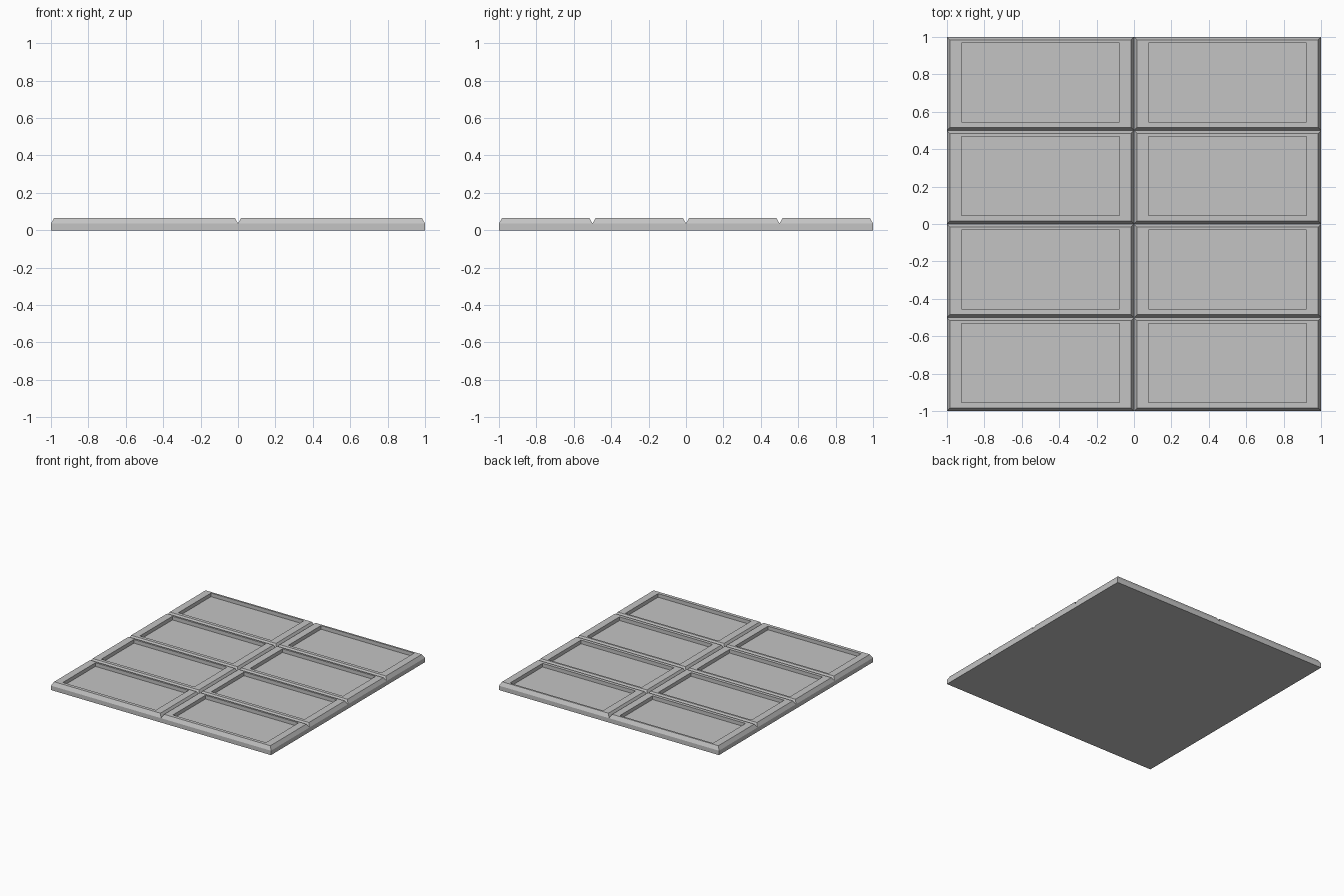
import bpy
import bmesh

cube = bpy.data.objects.get("Cube")
if cube:
    bpy.data.objects.remove(cube, do_unlink=True)

COLS, ROWS = 2, 4
TILE_X, TILE_Y = 2 / COLS, 2 / ROWS
TOP, GROOVE, FLOOR = 0.066, 0.036, 0.036
BEVEL = 0.017

grey = bpy.data.materials.new("plain grey")
grey.use_nodes = True
colour = (0.55, 0.55, 0.55, 1)
grey.diffuse_color = colour
grey.node_tree.nodes["Principled BSDF"].inputs["Base Color"].default_value = colour

bm = bmesh.new()


def ring(cx, cy, width, depth, z):
    """Four corners of a level rectangle, anticlockwise."""
    signs = ((-1, -1), (1, -1), (1, 1), (-1, 1))
    return [bm.verts.new((cx + sx * width / 2, cy + sy * depth / 2, z)) for sx, sy in signs]


def bridge(outer, inner):
    for i in range(4):
        j = (i + 1) % 4
        bm.faces.new((outer[i], outer[j], inner[j], inner[i]))


def add_tile(cx, cy):
    """Bevelled tile top with a sunken rectangular panel."""
    rings = [
        ring(cx, cy, TILE_X, TILE_Y, GROOVE),
        ring(cx, cy, TILE_X - 2 * BEVEL, TILE_Y - 2 * BEVEL, TOP),
        ring(cx, cy + 0.006, 0.846, 0.423, TOP),
        ring(cx, cy + 0.006, 0.846, 0.423, FLOOR),
    ]
    for outer, inner in zip(rings, rings[1:]):
        bridge(outer, inner)
    bm.faces.new(rings[-1])


# Tiles joined along the bottoms of the grooves
for col in range(COLS):
    for row in range(ROWS):
        add_tile(-1 + TILE_X * (col + 0.5), -1 + TILE_Y * (row + 0.5))
bmesh.ops.remove_doubles(bm, verts=bm.verts, dist=0.0001)

# Outer walls and flat underside
rim = [e for e in bm.edges if e.is_boundary]
walls = bmesh.ops.extrude_edge_only(bm, edges=rim)["geom"]
for v in walls:
    if isinstance(v, bmesh.types.BMVert):
        v.co.z = 0
base_edges = [e for e in bm.edges if e.is_boundary]
bmesh.ops.contextual_create(bm, geom=base_edges)
bmesh.ops.recalc_face_normals(bm, faces=bm.faces)

mesh = bpy.data.meshes.new("panelled_slab")
bm.to_mesh(mesh)
bm.free()
mesh.materials.append(grey)
slab = bpy.data.objects.new("panelled_slab", mesh)
bpy.context.collection.objects.link(slab)
